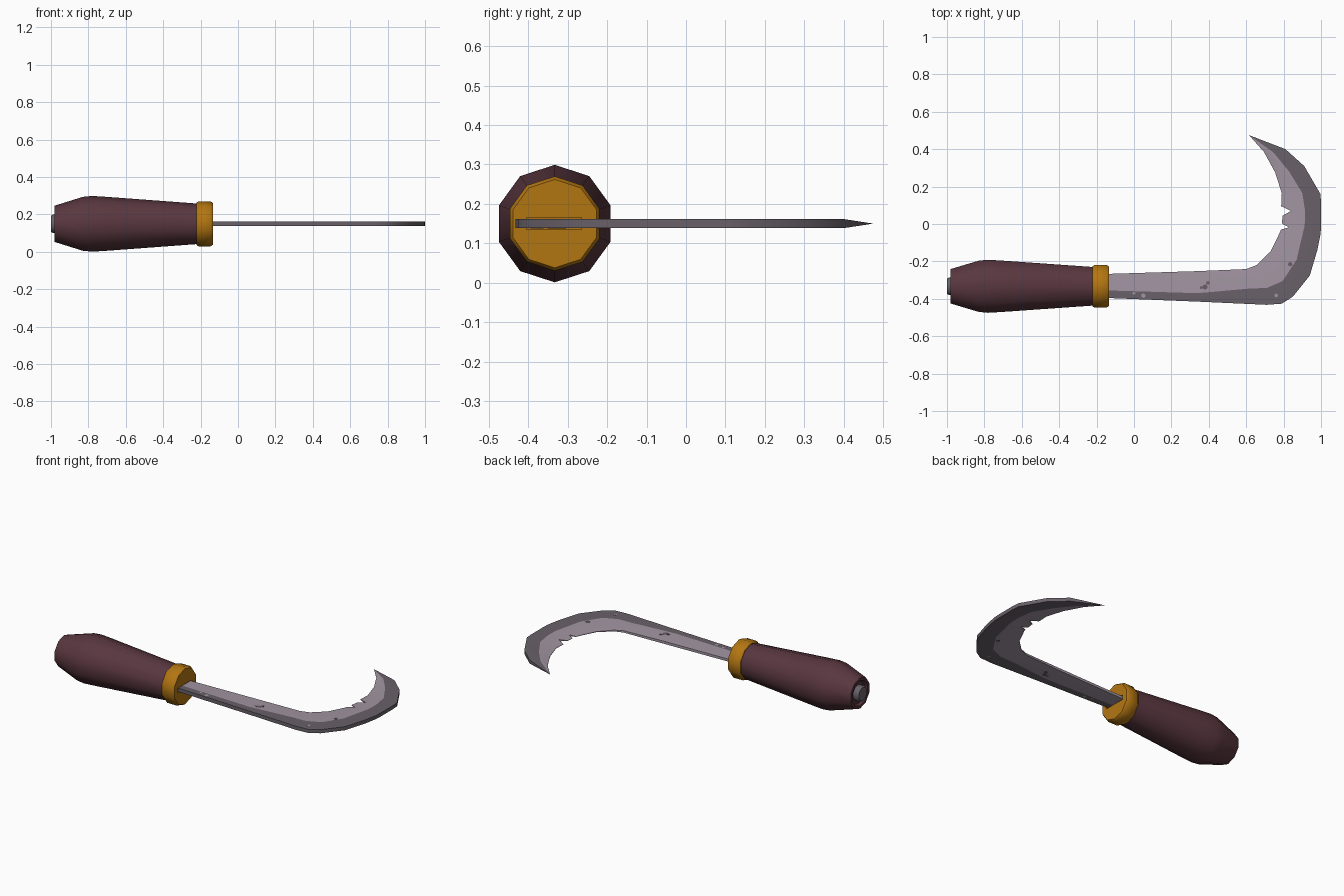
import bpy, bmesh, math

if "Cube" in bpy.data.objects:
    bpy.data.objects.remove(bpy.data.objects["Cube"])

CY, CZ = -0.333, 0.15          # axis of the handle


def material(name, rgb):
    m = bpy.data.materials.new(name)
    m.diffuse_color = (*rgb, 1)
    m.use_nodes = True
    m.node_tree.nodes["Principled BSDF"].inputs["Base Color"].default_value = m.diffuse_color
    return m


WOOD = material("dark_red_wood", (0.10, 0.038, 0.05))
BRASS = material("brass", (0.45, 0.18, 0.006))
STEEL = material("dark_steel", (0.14, 0.12, 0.14))
EDGE = material("bright_steel", (0.36, 0.30, 0.36))


def finish(name, bm, mats, angle=40):
    bmesh.ops.recalc_face_normals(bm, faces=bm.faces)
    me = bpy.data.meshes.new(name)
    bm.to_mesh(me)
    bm.free()
    ob = bpy.data.objects.new(name, me)
    bpy.context.collection.objects.link(ob)
    for m in mats:
        me.materials.append(m)
    bpy.ops.object.select_all(action='DESELECT')
    ob.select_set(True)
    bpy.context.view_layer.objects.active = ob
    bpy.ops.object.shade_smooth_by_angle(angle=math.radians(angle))
    return ob


def lathe(name, profile, mat, sides=10):
    """Turn an (x, radius) profile about the handle axis and cap both ends."""
    bm = bmesh.new()
    rings = []
    for x, r in profile:
        angles = [math.pi / 2 + math.tau * i / sides for i in range(sides)]
        rings.append([bm.verts.new((x, CY + r * math.cos(a), CZ + r * math.sin(a)))
                      for a in angles])
    for a, b in zip(rings, rings[1:]):
        for i in range(sides):
            j = (i + 1) % sides
            bm.faces.new((a[i], a[j], b[j], b[i]))
    bm.faces.new(rings[0])
    bm.faces.new(rings[-1])
    return finish(name, bm, [mat])


# Grip with a recessed butt end
lathe("grip", [(-0.965, 0.055), (-0.965, 0.07), (-0.98, 0.08), (-0.98, 0.097),
               (-0.83, 0.144), (-0.78, 0.149), (-0.70, 0.144),
               (-0.20, 0.107)], WOOD)
lathe("butt_pin", [(-0.96, 0.05), (-0.99, 0.05), (-1.0, 0.042)], STEEL)

# Collar with a slot for the blade
collar = lathe("collar", [(-0.222, 0.112), (-0.212, 0.12), (-0.147, 0.12),
                          (-0.135, 0.112)], BRASS)
bpy.ops.mesh.primitive_cube_add(size=1, location=(-0.135, -0.335, CZ))
cutter = bpy.context.object
cutter.name = "slot_cutter"
cutter.scale = (0.07, 0.14, 0.03)
cutter.hide_render = True
cutter.hide_viewport = False
cutter.display_type = 'WIRE'
cut = collar.modifiers.new("slot", 'BOOLEAN')
cut.operation, cut.solver, cut.object = 'DIFFERENCE', 'EXACT', cutter
bpy.context.view_layer.objects.active = collar
bpy.ops.object.modifier_apply(modifier="slot")
bpy.data.objects.remove(cutter)

# Blade stations: spine x, y, bevel line x, y, cutting edge x, y, edge half thickness
STATIONS = [
    (-0.18, -0.394, -0.18, -0.354, -0.18, -0.268, 0.008),
    (0.34, -0.415, 0.34, -0.37, 0.34, -0.252, 0.008),
    (0.71, -0.432, 0.62, -0.345, 0.60, -0.241, 0.006),
    (0.79, -0.426, 0.71, -0.342, 0.655, -0.220, 0.004),
    (0.85, -0.388, 0.795, -0.305, 0.73, -0.147, 0.002),
    (0.94, -0.275, 0.87, -0.19, 0.78, -0.045, 0.001),
    (0.98, -0.14, 0.893, -0.09, 0.785, -0.03, 0.001),
    (0.998, -0.05, 0.91, -0.02, 0.828, -0.018, 0.005),
    (1.0, 0.0, 0.914, 0.01, 0.79, 0.003, 0.001),
    (1.0, 0.05, 0.915, 0.05, 0.795, 0.045, 0.001),
    (1.0, 0.08, 0.914, 0.075, 0.84, 0.07, 0.006),
    (1.0, 0.11, 0.91, 0.10, 0.787, 0.095, 0.001),
    (0.997, 0.16, 0.90, 0.165, 0.79, 0.165, 0.001),
    (0.91, 0.31, 0.83, 0.28, 0.755, 0.275, 0.001),
    (0.81, 0.40, 0.745, 0.383, 0.695, 0.385, 0.001),
]
H = 0.0115
bm = bmesh.new()
loops = []
for sx, sy, mx, my, ex, ey, h in STATIONS:
    pts = [(sx, sy, H), (mx, my, H), (ex, ey, h),
           (ex, ey, -h), (mx, my, -H), (sx, sy, -H)]
    loops.append([bm.verts.new((x, y, CZ + z)) for x, y, z in pts])
for a, b in zip(loops, loops[1:]):
    for i in range(6):
        j = (i + 1) % 6
        f = bm.faces.new((a[i], a[j], b[j], b[i]))
        f.material_index = int(i in (1, 2, 3))
tip = bm.verts.new((0.615, 0.475, CZ))
for i in range(6):
    f = bm.faces.new((loops[-1][i], loops[-1][(i + 1) % 6], tip))
    f.material_index = int(i in (1, 2, 3))
bm.faces.new(loops[0])
finish("blade", bm, [STEEL, EDGE], 30)

# Small wear marks showing on both faces of the blade
PITS = [(0.38, -0.337, 0.014, STEEL), (0.395, -0.315, 0.010, STEEL),
        (0.36, -0.34, 0.008, STEEL), (0.835, -0.215, 0.012, STEEL),
        (0.0, -0.37, 0.008, EDGE), (0.05, -0.383, 0.012, EDGE),
        (0.76, -0.382, 0.010, EDGE)]
for n, (x, y, r, mat) in enumerate(PITS):
    bpy.ops.mesh.primitive_cylinder_add(vertices=8, radius=r, depth=2 * H + 0.001,
                                        location=(x, y, CZ))
    bpy.context.object.name = f"wear_mark_{n + 1}"
    bpy.context.object.data.materials.append(mat)
